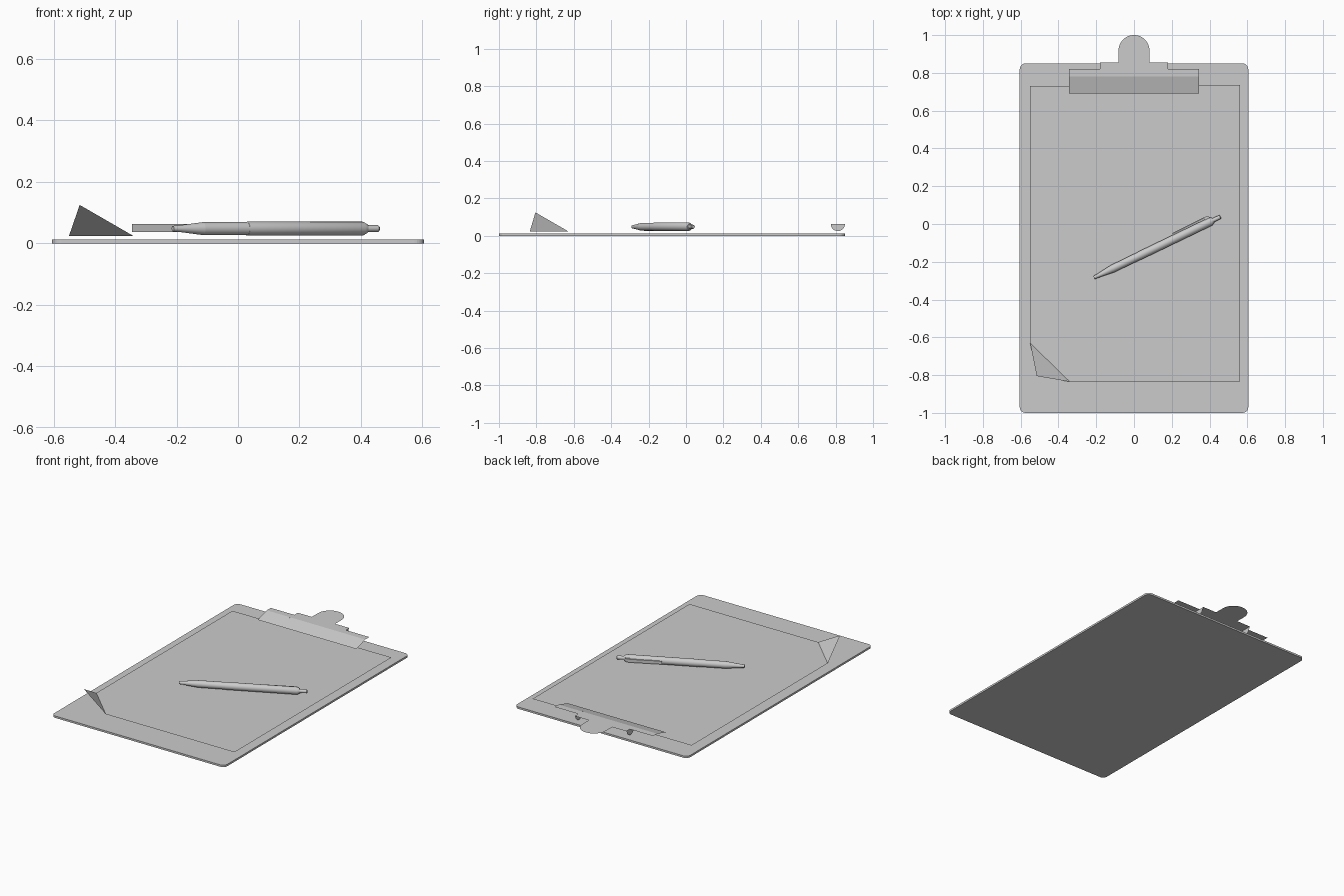
import bpy, bmesh
from math import sin, cos, pi, radians
from mathutils import Matrix, Vector

cube = bpy.data.objects.get("Cube")
if cube:
    bpy.data.objects.remove(cube, do_unlink=True)

grey = bpy.data.materials.new("plain grey")
grey.use_nodes = True
COLOUR = (0.6, 0.6, 0.6, 1)
grey.diffuse_color = COLOUR
grey.node_tree.nodes["Principled BSDF"].inputs["Base Color"].default_value = COLOUR


def finish(name, bm, matrix=Matrix(), smooth=False):
    """Turn a bmesh into a named object."""
    mesh = bpy.data.meshes.new(name)
    bm.to_mesh(mesh)
    bm.free()
    obj = bpy.data.objects.new(name, mesh)
    bpy.context.collection.objects.link(obj)
    obj.matrix_world = matrix
    mesh.materials.append(grey)
    if smooth:
        bpy.ops.object.select_all(action='DESELECT')
        obj.select_set(True)
        bpy.context.view_layer.objects.active = obj
        bpy.ops.object.shade_smooth_by_angle(angle=radians(35))
    return obj


def sheet(bm, points):
    return bm.faces.new([bm.verts.new(p) for p in points])


def arc(cx, cy, r, start, end, n):
    """Points on an arc, angles in degrees."""
    angles = [radians(start + (end - start) * i / n) for i in range(n + 1)]
    return [(cx + r * cos(a), cy + r * sin(a)) for a in angles]


def extrude(bm, face, offset):
    result = bmesh.ops.extrude_face_region(bm, geom=[face])
    verts = [g for g in result["geom"] if isinstance(g, bmesh.types.BMVert)]
    bmesh.ops.translate(bm, vec=offset, verts=verts)
    bmesh.ops.recalc_face_normals(bm, faces=bm.faces)


# Board with rounded corners
R = 0.03
outline = []
for i, (x, y) in enumerate([(0.605, 0.85), (-0.605, 0.85), (-0.605, -1), (0.605, -1)]):
    cx = x - R if x > 0 else x + R
    cy = y - R if y > 0 else y + R
    outline += arc(cx, cy, R, 90 * i, 90 * i + 90, 6)
bm = bmesh.new()
extrude(bm, sheet(bm, [(x, y, 0) for x, y in outline]), (0, 0, 0.012))
finish("board", bm)

# Paper with one corner folded up
Z = 0.024
fold_a, fold_b = (-0.55, -0.63, Z), (-0.34, -0.835, Z)
bm = bmesh.new()
sheet(bm, [fold_a, fold_b, (0.56, -0.835, Z), (0.56, 0.735, Z), (-0.55, 0.73, Z)])
finish("paper", bm)
bm = bmesh.new()
sheet(bm, [fold_a, (-0.515, -0.805, 0.125), fold_b])
finish("folded_paper_corner", bm)

# Clip: sloping jaw and a flat plate with a rounded tab
TOP = 0.063
bm = bmesh.new()
sheet(bm, [(-0.345, 0.69, 0.037), (0.345, 0.69, 0.037), (0.345, 0.78, TOP), (-0.345, 0.78, TOP)])
right = [(0.345, 0.78), (0.345, 0.82), (0.18, 0.82), (0.18, 0.855), (0.082, 0.855)]
plate = right + arc(0, 0.918, 0.082, 0, 180, 24) + [(-x, y) for x, y in reversed(right)]
sheet(bm, [(x, y, TOP) for x, y in plate])
bmesh.ops.remove_doubles(bm, verts=bm.verts, dist=0.0001)
finish("clip_plate", bm)

# Half-round hinge cheeks under the plate
for side, x in (("left", 0.18), ("right", -0.18)):
    bm = bmesh.new()
    sheet(bm, [(x, y, z) for y, z in arc(0.812, TOP, 0.038, 180, 360, 16)])
    finish(side + "_clip_cheek", bm)

# Pen parts are turned along the local x axis
pen = Matrix.Translation((-0.212, -0.284, 0.048)) @ Matrix.Rotation(radians(25.7), 4, 'Z')


def turned(name, profile, sides=24):
    bm = bmesh.new()
    rings = [[bm.verts.new((t, r * cos(2 * pi * i / sides), r * sin(2 * pi * i / sides)))
              for i in range(sides)] for t, r in profile]
    for a, b in zip(rings, rings[1:]):
        for i in range(sides):
            j = (i + 1) % sides
            bm.faces.new([a[i], a[j], b[j], b[i]])
    bm.faces.new(rings[0])
    bm.faces.new(rings[-1])
    bmesh.ops.recalc_face_normals(bm, faces=bm.faces)
    finish(name, bm, pen, smooth=True)


turned("pen_tip", [(0, 0.009), (0.025, 0.011), (0.108, 0.021)])
turned("pen_grip", [(0.108, 0.021), (0.268, 0.0215)])
turned("pen_barrel", [(0.268, 0.0225), (0.685, 0.0225), (0.7, 0.015)])
turned("pen_button", [(0.69, 0.011), (0.74, 0.011), (0.744, 0.008)])

# Pocket clip along the pen's side
side = [(0.475, 0.027), (0.475, 0.032), (0.66, 0.036), (0.68, 0.033), (0.692, 0.024),
        (0.692, 0.015), (0.665, 0.015), (0.66, 0.029)]
bm = bmesh.new()
extrude(bm, sheet(bm, [(t, y, -0.01) for t, y in side]), (0, 0, 0.02))
finish("pen_clip", bm, pen)
